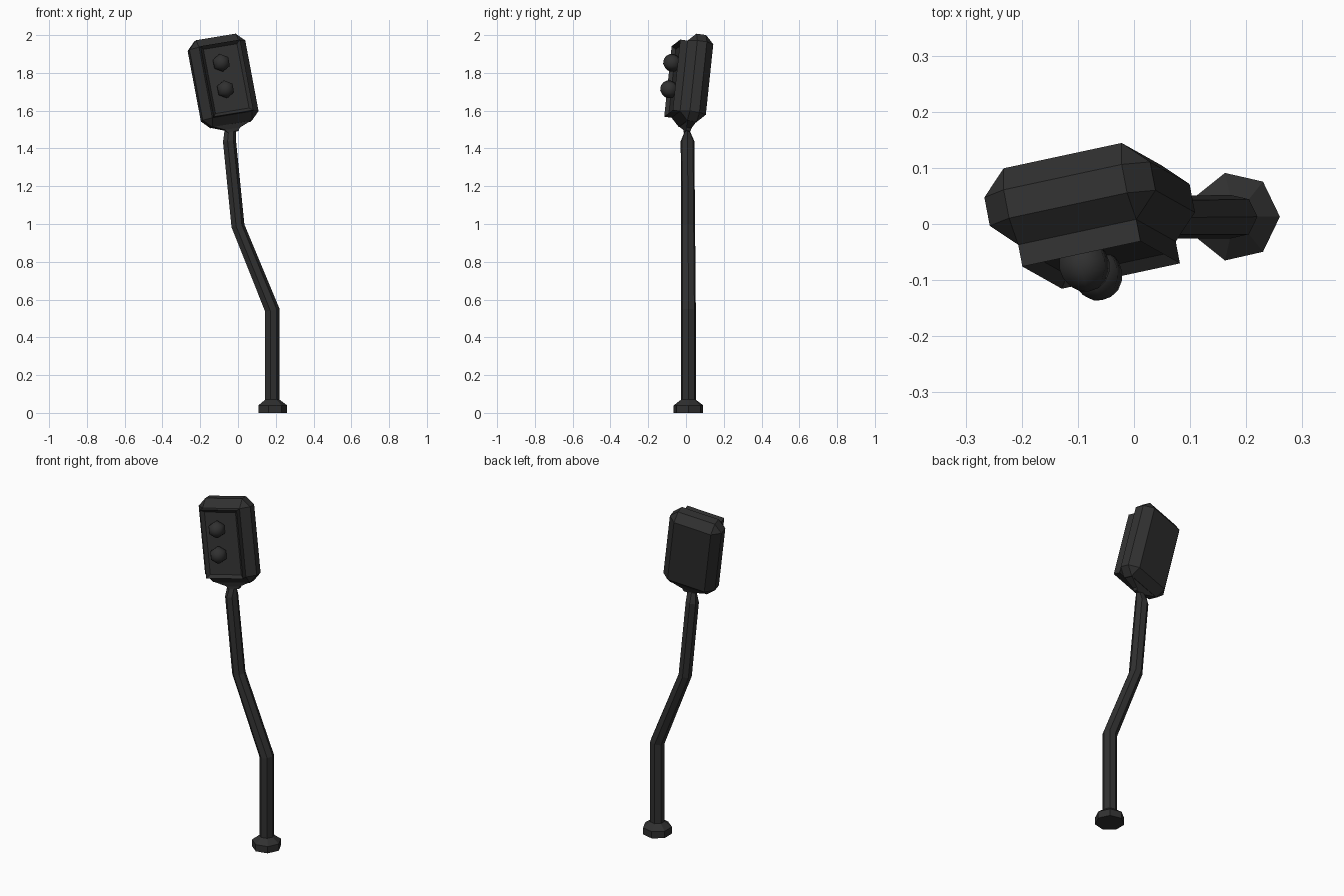
import bpy, bmesh
from math import cos, sin, tau, pi
from mathutils import Matrix, Vector

if "Cube" in bpy.data.objects:
    bpy.data.objects.remove(bpy.data.objects["Cube"])

dark = bpy.data.materials.new("dark_metal")
dark.diffuse_color = (0.03, 0.03, 0.03, 1)
dark.use_nodes = True
dark.node_tree.nodes["Principled BSDF"].inputs["Base Color"].default_value = dark.diffuse_color

# Tilted frame of the signal head
X = Vector((0.965, 0.207, 0.16)).normalized()
Z = Vector((-0.172, 0.106, 0.979))
Z = (Z - X * Z.dot(X)).normalized()
Y = Z.cross(X)
HEAD = Matrix.Translation((-0.079, 0.034, 1.757)) @ Matrix((X, Y, Z)).transposed().to_4x4()


def finish(name, bm, matrix=None):
    bmesh.ops.recalc_face_normals(bm, faces=bm.faces)
    mesh = bpy.data.meshes.new(name)
    bm.to_mesh(mesh)
    bm.free()
    obj = bpy.data.objects.new(name, mesh)
    mesh.materials.append(dark)
    if matrix:
        obj.matrix_world = matrix
    bpy.context.collection.objects.link(obj)
    return obj


def loft(name, rings):
    bm = bmesh.new()
    rows = [[bm.verts.new(p) for p in ring] for ring in rings]
    n = len(rows[0])
    for a, b in zip(rows, rows[1:]):
        for i in range(n):
            j = (i + 1) % n
            bm.faces.new((a[i], a[j], b[j], b[i]))
    bm.faces.new(rows[0])
    bm.faces.new(rows[-1])
    return finish(name, bm)


def ring7(x, y, z, rx, ry, tilt=0):
    """Seven-sided ring, optionally leaning along x."""
    return [(x + rx * cos(tau * i / 7), y + ry * sin(tau * i / 7),
             z + tilt * rx * cos(tau * i / 7)) for i in range(7)]


def head_rect(w, d, z):
    return [HEAD @ Vector((sx * w, sy * d, z))
            for sx, sy in ((-1, -1), (1, -1), (1, 1), (-1, 1))]


# Foot and bent pole in one lofted skin
loft("bent_pole", [
    ring7(0.18, 0.013, 0, 0.08, 0.08),
    ring7(0.18, 0.013, 0.04, 0.08, 0.08),
    ring7(0.18, 0.013, 0.07, 0.04, 0.04),
    ring7(0.18, 0.013, 0.543, 0.04, 0.04, 0.2),
    ring7(-0.002, 0.011, 0.99, 0.036, 0.038, 0.2),
    ring7(-0.047, 0.008, 1.44, 0.036, 0.037, 0.2),
    ring7(-0.043, 0.007, 1.495, 0.032, 0.013, 0.1),
])

# Funnel joining the pinched neck to the head
loft("neck_funnel", [
    head_rect(0.031, 0.012, -0.275),
    head_rect(0.04, 0.014, -0.26),
    head_rect(0.109, 0.025, -0.232),
])

# Chamfered head; its front face is pushed out and recessed
bm = bmesh.new()
bmesh.ops.create_cube(bm, size=1, matrix=Matrix.Diagonal((0.306, 0.14, 0.47, 1)))
bmesh.ops.bevel(bm, geom=bm.edges[:], offset=0.044, segments=1, affect='EDGES')
bm.normal_update()
front = min(bm.faces, key=lambda f: f.calc_center_median().y)
out = bmesh.ops.extrude_face_region(bm, geom=[front])
bmesh.ops.translate(bm, vec=(0, -0.04, 0),
                    verts=[g for g in out["geom"] if isinstance(g, bmesh.types.BMVert)])
bmesh.ops.delete(bm, geom=[front], context='FACES_ONLY')
bm.normal_update()
front = min(bm.faces, key=lambda f: f.calc_center_median().y)
bmesh.ops.inset_region(bm, faces=[front], thickness=0.024)
bmesh.ops.translate(bm, vec=(0, 0.02, 0), verts=front.verts[:])
finish("signal_head", bm, HEAD)

# Two domed lamps
for name, x, z in (("upper_lamp", -0.016, 0.085), ("lower_lamp", -0.02, -0.058)):
    bm = bmesh.new()
    bmesh.ops.create_uvsphere(bm, u_segments=6, v_segments=8, radius=0.048)
    lamp = finish(name, bm, HEAD @ Matrix.Translation((x, -0.116, z)) @ Matrix.Rotation(pi / 2, 4, 'X'))
    for p in lamp.data.polygons:
        p.use_smooth = True
